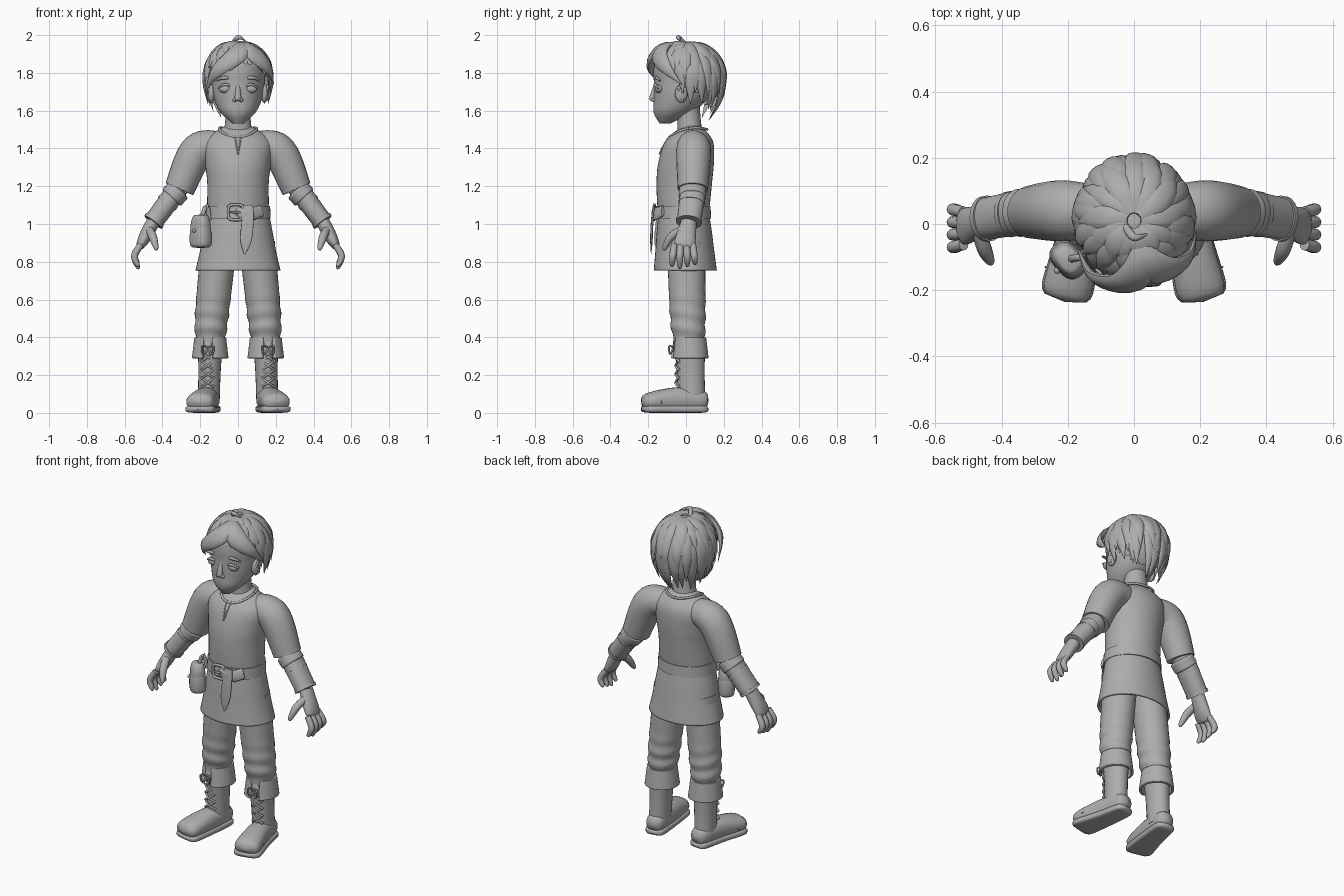
import bpy, bmesh, math, random
from mathutils import Vector

random.seed(4)
cube = bpy.data.objects.get("Cube")
if cube:
    bpy.data.objects.remove(cube, do_unlink=True)

grey = bpy.data.materials.new("plain_grey")
grey.use_nodes = True
grey.diffuse_color = (.42, .42, .42, 1)
grey.node_tree.nodes["Principled BSDF"].inputs["Base Color"].default_value = grey.diffuse_color

UP, BACK = Vector((0, 0, 1)), Vector((0, 1, 0))

# Joints of the left side, mirrored for the right
CHEST, SHOULDER = Vector((.06, .035, 1.41)), Vector((.21, .04, 1.39))
SLEEVE_END, ELBOW = Vector((.31, .036, 1.185)), Vector((.345, .035, 1.15))
WRIST, KNUCKLES = Vector((.45, .015, 1.01)), Vector((.525, -.013, .87))
HIP, KNEE, SHIN = Vector((.1, 0, .9)), Vector((.14, .01, .5)), Vector((.147, .02, .36))
ANKLE = Vector((.155, .03, .06))
HEEL, ARCH, TOE = Vector((.145, .12, .065)), Vector((.17, -.05, .07)), Vector((.21, -.235, .055))


def finish(name, bm):
    mesh = bpy.data.meshes.new(name)
    bm.to_mesh(mesh)
    bm.free()
    mesh.materials.append(grey)
    obj = bpy.data.objects.new(name, mesh)
    bpy.context.collection.objects.link(obj)
    return obj


def sample(keys, t):
    """Smooth curve through evenly spaced numbers or vectors."""
    last = len(keys) - 1
    i = min(int(t * last), last - 1)
    f = t * last - i
    before, start, end, after = keys[max(i - 1, 0)], keys[i], keys[i + 1], keys[min(i + 2, last)]
    slope, next_slope = (end - before) / 2, (after - start) / 2
    gap = end - start
    return (start + slope * f + (gap * 3 - slope * 2 - next_slope) * f ** 2
            + (slope + next_slope - gap * 2) * f ** 3)


def signed_power(value, power):
    return math.copysign(abs(value) ** power, value)


def tube(name, path, widths, depths=None, flat=1, ref=BACK, axis=None, centre=None, sides=24,
         steps=20, power=1, caps=True, rounded=None, fold=None, mirror=1):
    """Loft oval sections along a smooth path; the depth lies along ref."""
    path = [Vector((p[0] * mirror, p[1], p[2])) for p in path]
    depths = depths or [w * flat for w in widths]
    points = [sample(path, i / steps) for i in range(steps + 1)]
    bm, rings = bmesh.new(), []
    for i, p in enumerate(points):
        t = i / steps
        along = axis or (points[min(i + 1, steps)] - points[max(i - 1, 0)]).normalized()
        across = (p - centre if centre else ref).cross(along).normalized()
        outward = along.cross(across)
        edge = {"tip": t, "both": abs(2 * t - 1)}.get(rounded, 0)
        size = max(math.sqrt(1 - edge ** 8), .03)
        ring = []
        for k in range(sides):
            angle = math.tau * k / sides
            grow = size * (1 + fold(p.z, angle) if fold else 1)
            wide = signed_power(math.cos(angle), power) * sample(widths, t) * grow
            deep = signed_power(math.sin(angle), power) * sample(depths, t) * grow
            ring.append(bm.verts.new(p + across * wide + outward * deep))
        rings.append(ring)
    for lower, upper in zip(rings, rings[1:]):
        for k in range(sides):
            n = (k + 1) % sides
            bm.faces.new((lower[k], lower[n], upper[n], upper[k]))
    if caps:
        bm.faces.new(rings[0][::-1])
        bm.faces.new(rings[-1])
    bmesh.ops.recalc_face_normals(bm, faces=bm.faces)
    return finish(name, bm)


def upright(name, bottom, top, widths, depths, centres, **options):
    """Vertical loft on the middle line, with evenly spaced sections."""
    last = len(centres) - 1
    path = [(0, y, bottom + (top - bottom) * k / last) for k, y in enumerate(centres)]
    return tube(name, path, widths, depths, axis=UP, sides=44, **options)


def wire(name, points, radius, mirror=1):
    return tube(name, points, [radius, radius], ref=Vector((.3, .9, .2)), sides=8,
                steps=2 * len(points), mirror=mirror)


def arc(name, middle, half, bend, rise, radius, mirror=1, flat=1):
    """Thin bow tapering to both ends, bent back and up by its ends."""
    x, y, z = middle
    points = [(x + half * s, y + bend * s * s, z + rise * s * s) for s in (-1, -.5, 0, .5, 1)]
    return tube(name, points, [radius / 2, radius, radius / 2], flat=flat, sides=12, mirror=mirror)


def ball(name, place, size, mirror=1):
    bm = bmesh.new()
    bmesh.ops.create_uvsphere(bm, u_segments=32, v_segments=20, radius=1)
    place = Vector((place[0] * mirror, place[1], place[2]))
    for v in bm.verts:
        v.co = place + Vector(a * b for a, b in zip(v.co, size))
    return finish(name, bm)


def trim(obj, unwanted):
    """Delete the faces whose centre meets the rule."""
    bm = bmesh.new()
    bm.from_mesh(obj.data)
    faces = [f for f in bm.faces if unwanted(f.calc_center_median())]
    bmesh.ops.delete(bm, geom=faces, context="FACES")
    bm.to_mesh(obj.data)
    bm.free()


def thicken(obj, amount):
    obj.modifiers.new("thickness", "SOLIDIFY").thickness = amount


# Tunic body and open skirt
upright("tunic_body", 1.03, 1.52, [.16, .163, .163, .175, .18, .07],
        [.13, .14, .147, .147, .125, .05], [-.015, -.005, .03])
skirt = upright("tunic_skirt", .755, 1.08, [.225, .19, .16], [.167, .15, .13], [-.003, -.012],
                caps=False, fold=lambda z, a: .015 * math.sin(7 * a) * (1.05 - z))
thicken(skirt, .012)

# Collar and neck slit
turn = [math.tau * k / 24 for k in range(25)]
wire("collar", [(.1 * math.cos(a), .012 + .1 * math.sin(a),
                 1.48 + .02 * math.sin(a) + .025 * math.cos(a) ** 2) for a in turn], .007)
for name, side in (("left_neck_slit", 1), ("right_neck_slit", -1)):
    wire(name, [(.014, -.095, 1.455), (.009, -.117, 1.42), (0, -.142, 1.37)], .004, side)

# Belt, buckle and hanging strap
upright("belt", 1.03, 1.095, [.173, .17], [.147, .144], [-.014, -.014])
wire("buckle", [(-.012 + .04 * signed_power(math.cos(a), .5), -.168,
                 1.062 + .04 * signed_power(math.sin(a), .5)) for a in turn], .008)
arc("buckle_pin", (-.01, -.178, 1.062), .04, .01, 0, .006)
tube("strap_fold", [(-.01, -.162, 1.075), (.05, -.172, 1.05), (.125, -.122, 1.07)],
     [.02, .033, .03], flat=.3)
tube("strap_tail", [(.055, -.17, 1.1), (.05, -.18, 1), (.035, -.185, .84)],
     [.025, .03, .032, .03, .004], flat=.22, power=.6)

# Pouch on the right hip
pouch_ref = Vector((-.75, -.66, 0)).normalized()
for name, bottom, top, widths in (("pouch", .872, 1.04, [.06, .06, .04]),
                                  ("pouch_flap", .955, 1.05, [.055, .055, .04])):
    tube(name, [(-.198, -.108, bottom), (-.198, -.108, top)], widths, flat=.75, ref=pouch_ref,
         power=.75, rounded="both")
ball("pouch_button", (-.232, -.14, .965), (.01, .01, .01))
wire("pouch_loop", [(-.15, -.085, 1.02), (-.165, -.1, 1.1), (-.19, -.105, 1.04)], .012)

for side, m in (("left", 1), ("right", -1)):
    # Sleeve, arm and bracer
    tube(side + "_sleeve", [CHEST, SHOULDER, SLEEVE_END], [.07, .092, .08], mirror=m)
    tube(side + "_arm", [SHOULDER, ELBOW, WRIST], [.06, .055, .037], flat=1.1, mirror=m)
    tube(side + "_elbow_pad", [SLEEVE_END, ELBOW.lerp(WRIST, .1)], [.066, .066],
         flat=1.1, rounded="both", mirror=m)
    tube(side + "_bracer", [ELBOW, WRIST], [.055, .052], flat=1.23, power=.9, mirror=m)
    for spot in (.2, .9):
        tube(side + "_bracer_band", [ELBOW.lerp(WRIST, spot), ELBOW.lerp(WRIST, spot + .1)],
             [.058, .058], flat=1.2, mirror=m)

    # Hand with four fingers and a thumb
    tube(side + "_palm", [WRIST, WRIST.lerp(KNUCKLES, .5), KNUCKLES], [.036, .034, .025],
         [.042, .052, .064], rounded="tip", mirror=m)
    for k in range(4):
        spread = .033 * (k - 1.5)
        drop = .012 * abs(k - 1)
        tube(side + "_finger", [KNUCKLES + Vector(step) for step in (
            (-.01, spread, .02), (.023, spread * 1.15, -.04),
            (0, spread * 1.25, drop - .11))], [.017, .018, .013],
            rounded="tip", sides=12, mirror=m)
    tube(side + "_thumb", [(.47, -.02, .97), (.45, -.08, .93), (.43, -.12, .86)],
         [.022, .022, .014], rounded="tip", sides=12, mirror=m)

    # Trouser leg with creases gathering toward the boot
    tube(side + "_trouser_leg", [HIP, KNEE, SHIN], [.095, .088, .072], flat=1.06, sides=32,
         steps=48, mirror=m, fold=lambda z, a: .04 * math.sin(75 * z + 1.5 * math.sin(a))
         * min(1, max(0, 4 - 6 * z)))

    # Turned-down cuff, open at the front
    cuff = tube(side + "_boot_cuff", [SHIN + UP * .04, SHIN - UP * .07], [.084, .097], flat=1.03,
                axis=-UP, caps=False, sides=40, mirror=m)
    trim(cuff, lambda c: c.y < 0 and abs(c.x * m - .16) < .024)
    thicken(cuff, .014)

    # Boot shaft, foot, sole and tongue
    tube(side + "_boot_shaft", [SHIN, ANKLE], [.066, .059, .058], flat=1.25, mirror=m)
    foot = [HEEL, ARCH, TOE]
    tube(side + "_boot_foot", foot, [.052, .065, .08], [.05, .065, .045], ref=UP,
         power=.9, rounded="both", mirror=m)
    tube(side + "_boot_sole", [(p.x, p.y, .02) for p in foot], [.058, .068, .086], [.02, .02],
         ref=UP, power=.5, rounded="both", mirror=m)
    arc(side + "_toe_seam", (.193, -.13, .112), .075, 0, -.06, .006, m)
    ball(side + "_boot_tongue", (.158, -.055, .345), (.026, .014, .045), m)

    # Criss-cross laces, eyelets and a bow
    for row in range(5):
        z = .14 + .045 * row
        for d in (-1, 1):
            wire(side + "_lace", [(.16 - d * .028, -.04, z), (.16, -.056, z + .02),
                                  (.16 + d * .028, -.043, z + .04)], .006, m)
            ball(side + "_eyelet", (.16 + d * .03, -.04, z), (.008, .008, .008), m)
    for d in (-1, 1):
        wire(side + "_lace_bow", [(.16, -.065, .345), (.16 + d * .03, -.09, .355),
                                  (.16 + d * .025, -.085, .31), (.16, -.07, .34)], .005, m)

# Neck and head
upright("neck", 1.43, 1.65, [.09, .068, .068], [.075, .062, .062], [.025, .01])
upright("head", 1.533, 1.955, [.03, .1, .13, .14, .145, .13, .02],
        [.03, .11, .145, .16, .17, .15, .02], [-.11, -.04, -.01, 0, 0])
tube("nose", [(0, -.152, 1.75), (0, -.17, 1.7), (0, -.178, 1.65)], [.011, .014, .023],
     rounded="tip")
arc("upper_lip", (0, -.165, 1.625), .04, .018, 0, .008)
arc("lower_lip", (0, -.163, 1.61), .03, .012, .004, .009)

for side, m in (("left", 1), ("right", -1)):
    ball(side + "_eye", (.067, -.142, 1.715), (.035, .022, .022), m)
    arc(side + "_eyelid", (.067, -.164, 1.738), .038, .018, -.02, .008, m)
    arc(side + "_eyebrow", (.07, -.157, 1.775), .045, .02, -.016, .01, m, flat=.8)
    ball(side + "_nostril", (.017, -.172, 1.656), (.011, .013, .01), m)
    ball(side + "_ear", (.14, -.025, 1.69), (.02, .033, .048), m)
    wire(side + "_ear_rim", [(.15, -.045, 1.7), (.16, -.02, 1.735), (.152, -.02, 1.655)], .007, m)

# Hair cap, cut along a slope from brow to nape
CROWN = Vector((0, .01, 1.775))
trim(ball("hair_cap", CROWN, (.163, .183, .18)), lambda c: c.z < 1.74 - .9 * c.y)


def on_head(turned, polar, lift):
    tall = .18 if polar < math.pi / 2 else .25
    flat = math.sin(polar)
    return CROWN + Vector((.165 * flat * math.cos(turned), .183 * flat * math.sin(turned),
                           tall * math.cos(polar))) * lift


def lock(name, turned, polar, lifts, width, sweep=1):
    """Pointed lock over the head between two turns and two polar angles."""
    points = []
    for t in (0, .25, .5, .75, 1):
        around = turned[0] + (turned[1] - turned[0]) * t ** sweep
        down = polar[0] + (polar[1] - polar[0]) * t
        points.append(on_head(around, down, sample(lifts, t)))
    tube(name, points, [width * .6, width, width * .85, .001], flat=.45, centre=CROWN, sides=10)


# Layered locks radiating from the crown
for tier, (count, reach) in enumerate(((22, 1), (18, .82), (13, .58))):
    lift = 1.03 if tier else 1
    for k in range(count):
        turned = math.tau * (k + tier / 2) / count + random.uniform(-.08, .08)
        front = -math.sin(turned)
        end = math.radians(118 - (50 if front > 0 else 27) * abs(front) * math.copysign(1, front))
        end *= reach * random.uniform(.93, 1.05)
        lock("hair_lock", (turned, turned + random.uniform(.02, .25)), (.6 - .24 * tier, end),
             [lift - .02, lift + .01, lift + .03, lift + .09], random.uniform(.034, .042))

# Fringe parted over the left brow, sweeping to both sides
part = -1.3
for name, direction, count in (("right_fringe_lock", -1, 4), ("left_fringe_lock", 1, 3)):
    for k in range(count):
        end = part + direction * (.5 + .33 * k)
        lock(name, (part, end), (.35, 1.4 + .15 * k), [1.03, 1.17, 1.2, 1.17], .046, sweep=1.5)

# Temple locks and the stray lock on top
for direction in (-1, 1):
    for reach in (1.85, 2.1):
        front = -math.pi / 2 + direction * (2.6 - reach / 2 + .1)
        lock("temple_lock", (front, front), (1, reach), [1, 1.06, 1.06, 1.12], .032)
tube("stray_lock", [(-.03, 0, 1.95), (0, -.04, 1.988), (.04, -.03, 1.97)], [.01, .012, .002])

# Smooth shading with crisp edges
for obj in bpy.context.scene.objects:
    obj.select_set(obj.type == "MESH")
    if obj.type == "MESH":
        bpy.context.view_layer.objects.active = obj
bpy.ops.object.shade_smooth_by_angle(angle=math.radians(50))
